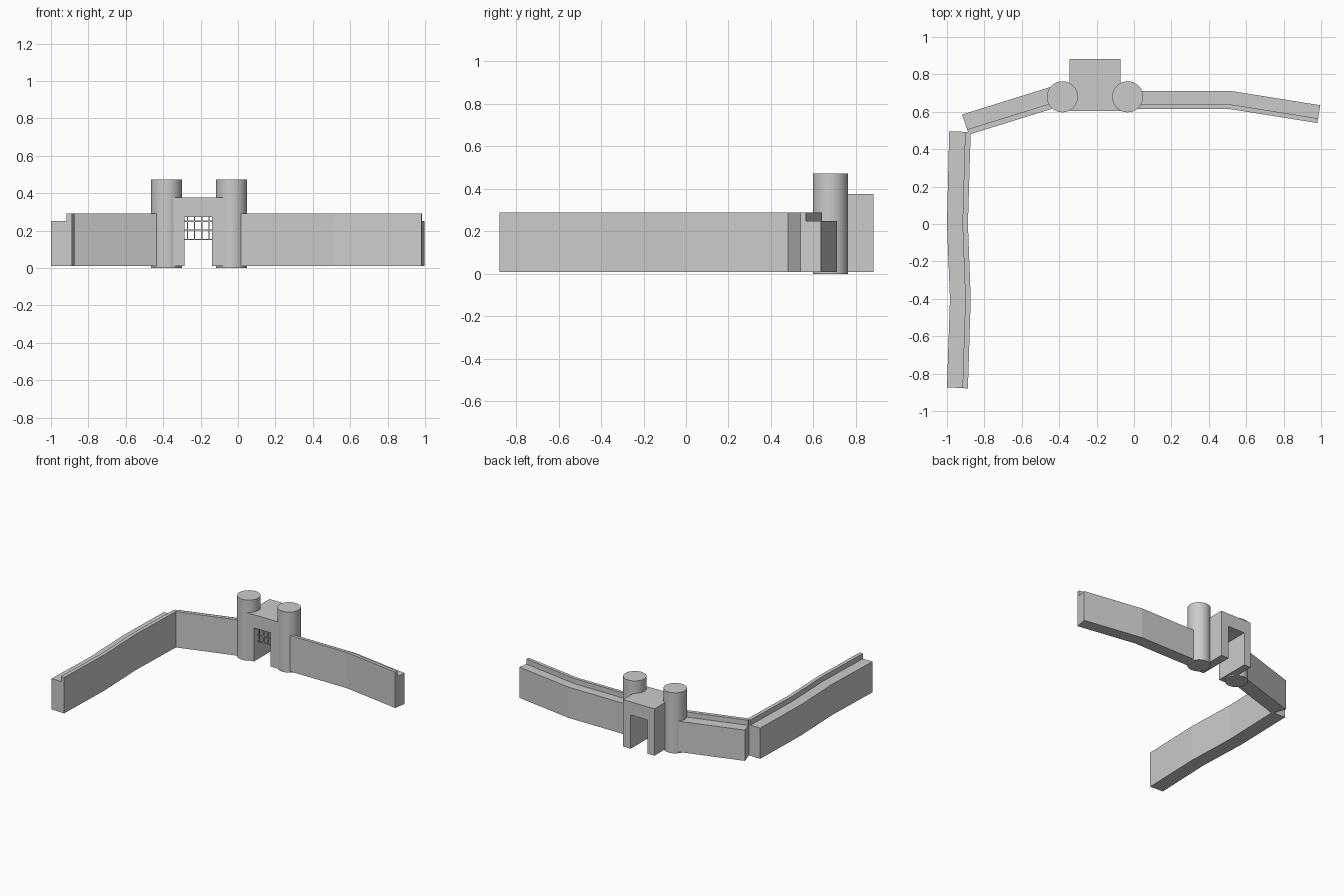
import bpy, bmesh

if "Cube" in bpy.data.objects:
    bpy.data.objects.remove(bpy.data.objects["Cube"])

def finish(name, bm):
    bmesh.ops.recalc_face_normals(bm, faces=bm.faces)
    me = bpy.data.meshes.new(name)
    bm.to_mesh(me)
    bm.free()
    ob = bpy.data.objects.new(name, me)
    bpy.context.collection.objects.link(ob)
    return ob

def loft(name, rings):
    """Skin a list of closed rings and cap both ends."""
    bm = bmesh.new()
    rows = [[bm.verts.new(p) for p in r] for r in rings]
    n = len(rows[0])
    for a, b in zip(rows, rows[1:]):
        for i in range(n):
            j = (i + 1) % n
            bm.faces.new((a[i], a[j], b[j], b[i]))
    bm.faces.new(rows[0])
    bm.faces.new(rows[-1][::-1])
    return finish(name, bm)

# L-shaped wall section: t runs from outer face (0) to inner parapet face (1)
SECTION = [(0, .01), (1, .01), (1, .29), (.74, .29), (.74, .25), (0, .25)]

def wall(name, stations):
    loft(name, [[(o[0] + (i[0] - o[0]) * t, o[1] + (i[1] - o[1]) * t, z)
                 for t, z in SECTION] for o, i in stations])

# Walls, as (outer point, inner point) stations
wall("west_wall", [((-.988, .495), (-.873, .492)), ((-1.0, .0), (-.888, .0)),
                   ((-.984, -.40), (-.873, -.40)), ((-1.0, -.873), (-.888, -.879))])
wall("northwest_wall", [((-.92, .585), (-.882, .478)), ((-.40, .747), (-.40, .628))])
wall("east_wall", [((-.03, .711), (-.03, .615)), ((.52, .711), (.51, .615)),
                   ((.996, .635), (.98, .54))])

# Gatehouse with an open passage from front to back
arch = [(-.345, .01), (-.285, .01), (-.285, .273), (-.14, .273), (-.14, .01),
        (-.073, .01), (-.073, .376), (-.345, .376)]
loft("gatehouse", [[(x, y, z) for x, z in arch] for y in (.603, .882)])

# Round flanking towers
for side, x in (("left", -.383), ("right", -.034)):
    bpy.ops.mesh.primitive_cylinder_add(vertices=32, radius=.083, depth=.473,
                                        location=(x, .68, .2365))
    bpy.context.object.name = side + "_tower"
    bpy.ops.object.shade_smooth_by_angle()

# Raised portcullis
def bar(name, loc, size):
    bpy.ops.mesh.primitive_cube_add(size=1, location=loc)
    ob = bpy.context.object
    ob.name = name
    ob.scale = size

for k in range(4):
    bar("portcullis_upright", (-.27 + k * .038, .65, .212), (.006, .006, .126))
for z in (.153, .202, .25):
    bar("portcullis_rail", (-.2125, .65, z), (.147, .006, .006))
